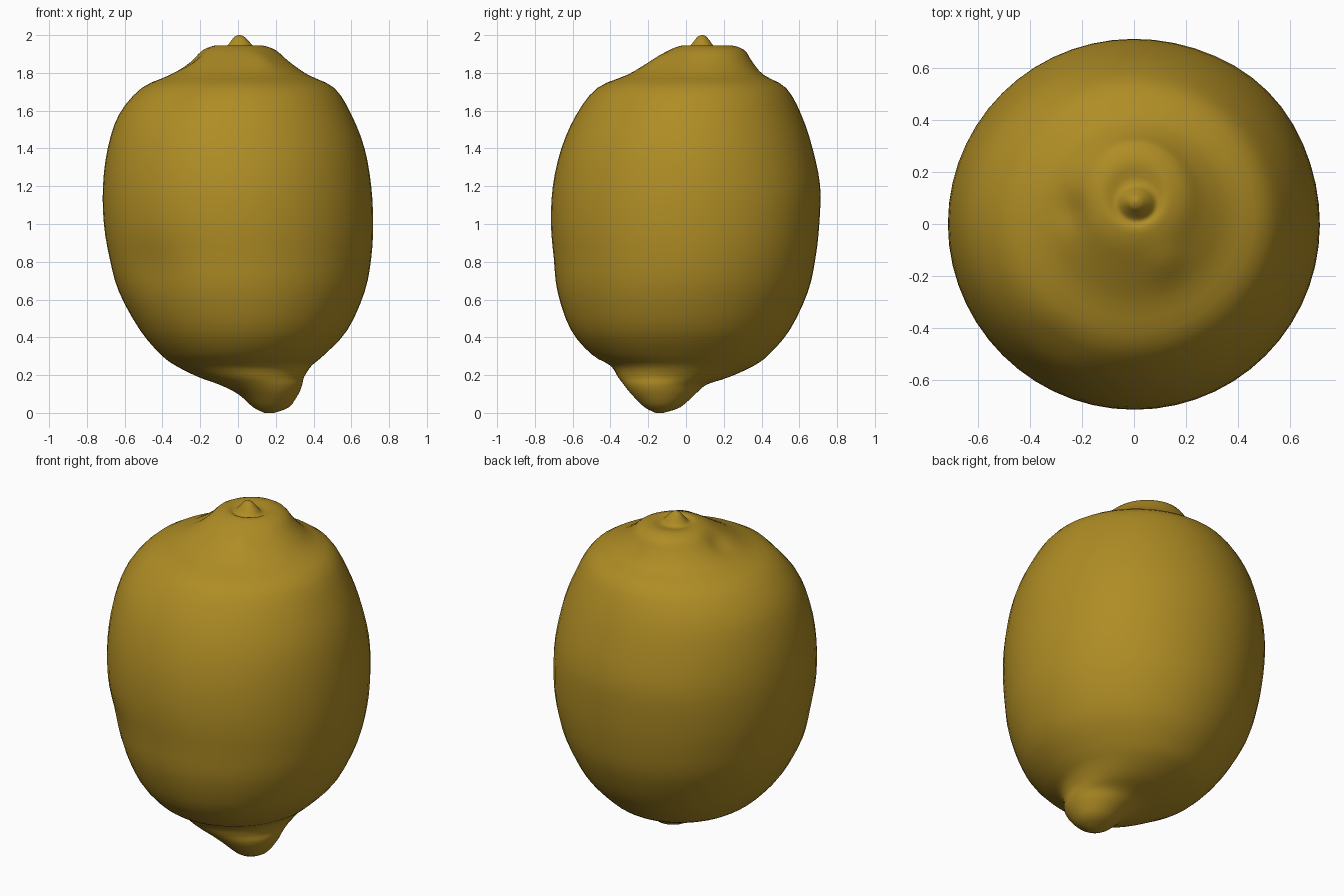
import bpy, bmesh, math
from mathutils import Vector

cube = bpy.data.objects.get("Cube")
if cube:
    bpy.data.objects.remove(cube)

SEGMENTS = 56
STEPS = 3

# Cross-sections from stem to tip: height, left x, right x, front y, back y
SECTIONS = [
    (0, .14, .19, -.16, -.12),
    (.03, .08, .27, -.22, -.03),
    (.1, 0, .32, -.29, .05),
    (.15, -.1, .34, -.33, .11),
    (.19, -.21, .35, -.36, .23),
    (.25, -.33, .39, -.4, .36),
    (.31, -.41, .46, -.5, .44),
    (.44, -.52, .58, -.61, .55),
    (.64, -.63, .67, -.68, .645),
    (.82, -.68, .705, -.7, .685),
    (1, -.71, .715, -.715, .705),
    (1.2, -.715, .705, -.705, .71),
    (1.4, -.69, .67, -.66, .67),
    (1.58, -.63, .6, -.58, .61),
    (1.72, -.51, .51, -.47, .53),
    (1.79, -.36, .37, -.31, .41),
    (1.86, -.26, .27, -.19, .35),
    (1.92, -.19, .2, -.09, .31),
    (1.945, -.12, .13, -.02, .24),
    (1.935, -.07, .09, .01, .16),
    (1.965, -.04, .06, .04, .13),
    (1.99, -.02, .035, .06, .11),
    (2, 0, .015, .08, .095),
]

# Soft dents and bumps on the skin: centre, radius, depth (negative is a dent)
LUMPS = [
    ((-.42, -.5, .75), .16, -.02),
    ((.5, .5, 1), .3, .015),
    ((.12, -.14, 1.86), .07, .015),
    ((-.25, .05, 1.87), .07, -.02),
    ((-.3, -.45, 1.66), .1, -.01),
]


def smooth_sections(sections, steps):
    """Catmull-Rom interpolation between neighbouring sections."""
    rows = [Vector(s) for s in sections]
    rows = [rows[0]] + rows + [rows[-1]]
    result = []
    for a, b, c, d in zip(rows, rows[1:], rows[2:], rows[3:]):
        for i in range(steps):
            t = i / steps
            result.append(b + (c - a) * (t / 2)
                          + (a * 2 - b * 5 + c * 4 - d) * (t * t / 2)
                          + (b * 3 - a - c * 3 + d) * (t ** 3 / 2))
    return result + [rows[-1]]


def lumpy(point):
    """Push a skin point outwards or inwards near each lump."""
    outward = (point - Vector((0, 0, 1))).normalized()
    shift = 0
    for centre, radius, depth in LUMPS:
        distance = (point - Vector(centre)).length
        shift += depth * math.exp(-(distance / radius) ** 2)
    return point + outward * shift


# Fruit body with its stem nub and pointed tip
bm = bmesh.new()
rings = []
for z, left, right, front, back in smooth_sections(SECTIONS, STEPS):
    ring = []
    for i in range(SEGMENTS):
        angle = math.tau * i / SEGMENTS
        x = (left + right) / 2 + (right - left) / 2 * math.cos(angle)
        y = (front + back) / 2 + (back - front) / 2 * math.sin(angle)
        ring.append(bm.verts.new(lumpy(Vector((x, y, z)))))
    rings.append(ring)
for low, high in zip(rings, rings[1:]):
    for i in range(SEGMENTS):
        j = (i + 1) % SEGMENTS
        bm.faces.new((low[i], low[j], high[j], high[i]))
bm.faces.new(reversed(rings[0]))
bm.faces.new(rings[-1])
bmesh.ops.recalc_face_normals(bm, faces=bm.faces)

mesh = bpy.data.meshes.new("lemon")
bm.to_mesh(mesh)
bm.free()
mesh.shade_smooth()
lemon = bpy.data.objects.new("lemon", mesh)
bpy.context.collection.objects.link(lemon)

# Peel colour
peel = bpy.data.materials.new("dark yellow peel")
peel.use_nodes = True
color = (.43, .265, .018, 1)
peel.diffuse_color = color
peel.node_tree.nodes["Principled BSDF"].inputs["Base Color"].default_value = color
mesh.materials.append(peel)
